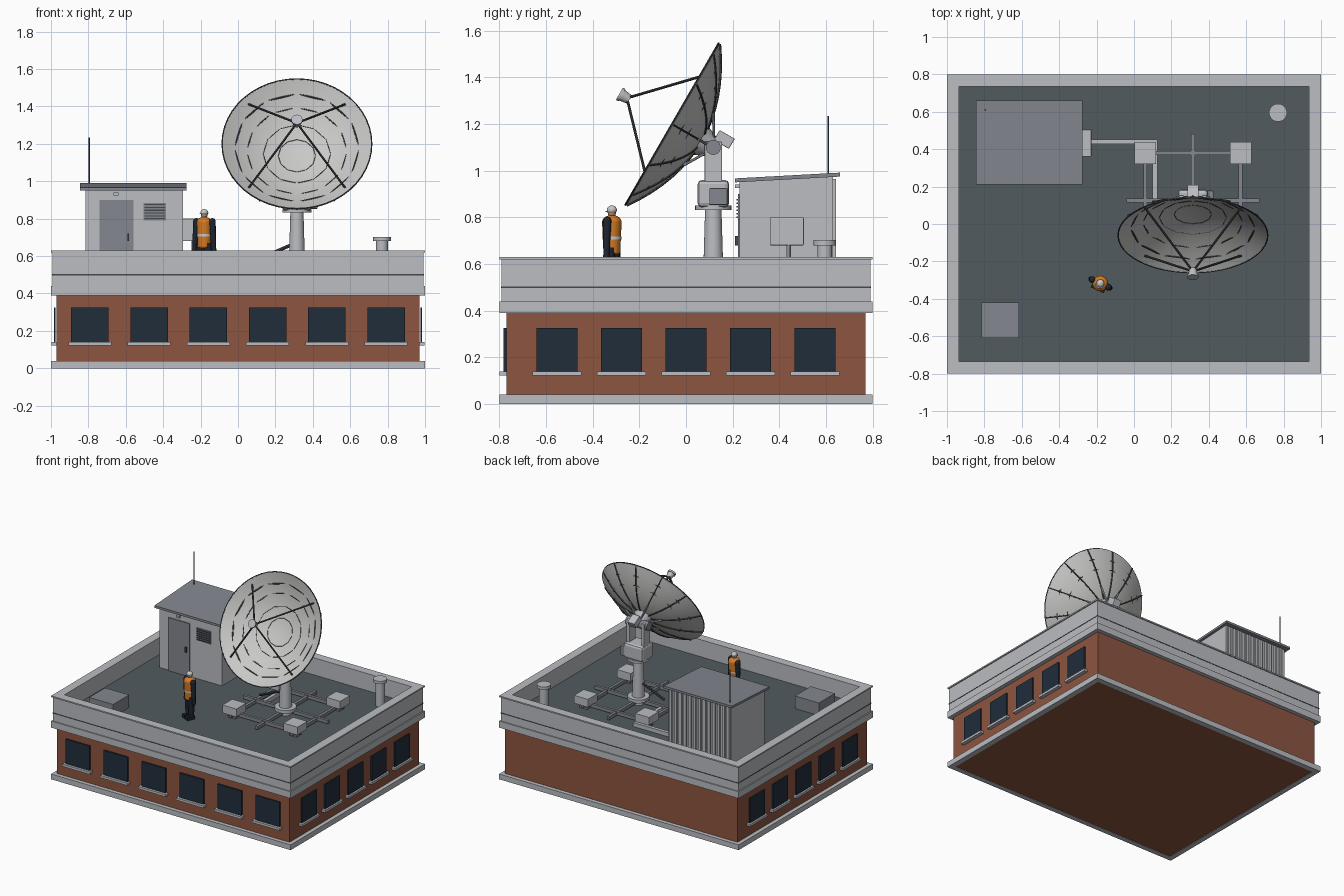
import bpy, bmesh
from math import pi, sin, cos, radians
from mathutils import Vector, Matrix

if "Cube" in bpy.data.objects:
    bpy.data.objects.remove(bpy.data.objects["Cube"], do_unlink=True)


def material(name, r, g, b):
    m = bpy.data.materials.new(name)
    m.use_nodes = True
    m.diffuse_color = (r, g, b, 1)
    m.node_tree.nodes["Principled BSDF"].inputs["Base Color"].default_value = (r, g, b, 1)
    return m


PALE = material("pale grey", .50, .51, .54)
BRICK = material("red brick", .27, .09, .052)
FELT = material("roof felt", .085, .105, .115)
GLASS = material("dark glass", .015, .026, .044)
MID = material("mid grey", .235, .245, .28)
DARK = material("dark metal", .06, .065, .07)
ORANGE = material("safety orange", .65, .2, .02)
NAVY = material("navy cloth", .013, .018, .03)
WHITE = material("dish white", .58, .58, .57)
SKIN = material("skin", .5, .28, .18)


class Part:
    """Collects primitives in one mesh object."""
    def __init__(self, name, mat, matrix=None):
        self.name, self.mat, self.bm = name, mat, bmesh.new()
        self.matrix = matrix or Matrix()

    def box(self, x0, x1, y0, y1, z0, z1):
        m = Matrix.Translation(((x0 + x1) / 2, (y0 + y1) / 2, (z0 + z1) / 2))
        m = m @ Matrix.Diagonal((x1 - x0, y1 - y0, z1 - z0, 1))
        return bmesh.ops.create_cube(self.bm, size=1, matrix=m)["verts"]

    def rod(self, a, b, r, r2=None, n=8):
        a, b = Vector(a), Vector(b)
        d = b - a
        m = Matrix.Translation((a + b) / 2) @ d.to_track_quat('Z', 'Y').to_matrix().to_4x4()
        bmesh.ops.create_cone(self.bm, cap_ends=True, segments=n, radius1=r,
                              radius2=r if r2 is None else r2, depth=d.length, matrix=m)

    def ball(self, c, sx, sy, sz):
        m = Matrix.Translation(c) @ Matrix.Diagonal((sx, sy, sz, 1))
        bmesh.ops.create_uvsphere(self.bm, u_segments=16, v_segments=10, radius=1, matrix=m)

    def ring(self, x, y, w, z0, z1):
        for s in (-1, 1):
            self.box(-x, x, min(s * y, s * (y - w)), max(s * y, s * (y - w)), z0, z1)
            self.box(min(s * x, s * (x - w)), max(s * x, s * (x - w)), w - y, y - w, z0, z1)

    def done(self, smooth=False, bevel=0):
        bmesh.ops.transform(self.bm, matrix=self.matrix, verts=self.bm.verts)
        me = bpy.data.meshes.new(self.name)
        self.bm.to_mesh(me)
        self.bm.free()
        me.materials.append(self.mat)
        ob = bpy.data.objects.new(self.name, me)
        bpy.context.collection.objects.link(ob)
        if bevel:
            mod = ob.modifiers.new("bevel", 'BEVEL')
            mod.width, mod.segments = bevel, 2
        if smooth:
            bpy.ops.object.select_all(action='DESELECT')
            ob.select_set(True)
            bpy.context.view_layer.objects.active = ob
            bpy.ops.object.shade_smooth_by_angle(angle=radians(35))
        return ob


def box(name, mat, *dims, bevel=0):
    p = Part(name, mat)
    p.box(*dims)
    return p.done(bevel=bevel)


def rod(name, mat, a, b, r, r2=None, n=24):
    p = Part(name, mat)
    p.rod(a, b, r, r2, n)
    return p.done(smooth=True)


# Building shell
FLOOR = .5
box("brick_walls", BRICK, -.97, .97, -.77, .77, .002, .4)
box("roof_deck", FELT, -.95, .95, -.75, .75, .42, FLOOR)
for name, mat, x, w, z0, z1 in (("plinth", PALE, 1, .04, 0, .04), ("cornice", PALE, 1, .06, .39, .44),
                                ("parapet", PALE, .992, .055, .44, .62), ("coping", PALE, 1, .065, .62, .63),
                                ("parapet_joint", DARK, .994, .01, .497, .503)):
    p = Part(name, mat)
    p.ring(x, x - .2, w, z0, z1)
    p.done()

# Windows and sills on the front and both sides
panes, sills = Part("window_panes", GLASS), Part("window_sills", PALE)
for i in range(6):
    x = (i - 2.5) * .317
    panes.box(x - .1, x + .1, -.782, -.76, .14, .325)
    sills.box(x - .115, x + .115, -.8, -.76, .122, .14)
for i in range(5):
    y = (i - 2) * .277
    for s in (-.98, .98):
        panes.box(s - .005, s + .005, y - .088, y + .088, .14, .325)
        sills.box(s - .018, s + .018, y - .105, y + .105, .122, .14)
panes.done()
sills.done()


# Equipment hut with a sloping roof
def sloped(name, mat, dims, slope, from_z):
    p = Part(name, mat)
    for v in p.box(*dims):
        if v.co.z > from_z:
            v.co.z += (v.co.y - .21) * slope
    p.done()


sloped("hut_walls", PALE, (-.815, -.295, .23, .63, FLOOR, .952), .055, .9)
sloped("hut_roof", MID, (-.845, -.275, .21, .66, .95, .967), .055, 0)
box("hut_door", MID, -.74, -.56, .222, .235, FLOOR, .9)
box("door_handle", DARK, -.592, -.582, .21, .225, .68, .72)
box("door_lamp", PALE, -.665, -.64, .21, .235, .925, .94)
box("vent_panel", MID, -.505, -.385, .224, .235, .79, .885)
p = Part("vent_slats", DARK)
for i in range(6):
    p.box(-.5, -.39, .217, .226, .797 + i * .015, .803 + i * .015)
p.done()
p = Part("back_wall_ribs", PALE)
for i in range(13):
    x = -.8 + i * .04
    p.box(x - .011, x + .011, .625, .643, FLOOR, .965)
p.done()
box("cooling_unit", PALE, -.3, -.228, .36, .505, .68, .8, bevel=.004)
rod("whip_antenna", DARK, (-.795, .61, .96), (-.795, .61, 1.235), .004, .003, 8)

# Roof furniture
box("roof_hatch", MID, -.815, -.615, -.61, -.42, FLOOR, .595)
rod("vent_pipe", PALE, (.77, .595, FLOOR), (.77, .595, .685), .032)
rod("vent_cap", PALE, (.77, .595, .68), (.77, .595, .702), .048)
p = Part("cable_tray", PALE)
p.box(-.23, .125, .427, .452, FLOOR, .53)
p.box(.1, .125, .13, .427, FLOOR, .53)
p.done()
rod("cable_riser", PALE, (-.24, .44, .51), (-.24, .44, .69), .01, n=10)

# Ballasted mast frame
CX, CY = .315, .125
beams, blocks = Part("frame_beams", MID), Part("ballast_blocks", PALE)
for o in (-.255, 0, .255):
    h = .355 if o == 0 else .3
    beams.box(CX - h, CX + h, CY + o - .01, CY + o + .01, .515, .54)
    beams.box(CX + o - .01, CX + o + .01, CY - h, CY + h, .51, .535)
for sx in (-1, 1):
    for sy in (-1, 1):
        x, y = CX + sx * .255, CY + sy * .255
        blocks.box(x - .058, x + .058, y - .058, y + .058, .535, .595)
        beams.box(x - .03, x + .03, y - .03, y + .03, FLOOR, .515)
beams.done()
blocks.done()
rod("mast", PALE, (CX, .117, FLOOR), (CX, .117, .84), .045, .035)
rod("mast_foot", PALE, (CX, .117, .53), (CX, .117, .555), .075)
rod("mast_brace", DARK, (.29, .117, .662), (.1, .117, .58), .009, n=8)
rod("mast_flange", PALE, (CX, .117, .832), (CX, .117, .85), .078)
box("drive_housing", PALE, .235, .395, .05, .185, .843, .96, bevel=.018)
box("drive_cover", MID, .39, .425, .1, .178, .853, .925, bevel=.004)
p = Part("yoke_arms", PALE)
for s in (-1, 1):
    p.box(CX + s * .062 - .013, CX + s * .062 + .013, .08, .155, .95, 1.125)
p.done(bevel=.005)
rod("tilt_axle", MID, (CX - .09, .117, 1.1), (CX + .09, .117, 1.1), .032)

# Dish, modelled along its own axis then tilted
R, DEPTH, FEED = .4, .14, .375
K = DEPTH / R ** 2
TILT = Matrix.Translation((CX, .061, 1.13)) @ Matrix.Rotation(radians(60), 4, 'X')


def on_dish(r, a, lift=0):
    return Vector((r * cos(a), r * sin(a), K * r * r + lift))


p = Part("dish_reflector", WHITE, TILT)
radii = [R * i / 10 for i in range(11)]
profile = [on_dish(r, 0, .003) for r in radii] + [on_dish(r, 0, -.005) for r in reversed(radii)]
vs = [p.bm.verts.new(c) for c in profile]
es = [p.bm.edges.new(pair) for pair in zip(vs, vs[1:])]
bmesh.ops.spin(p.bm, geom=vs + es, cent=(0, 0, 0), axis=(0, 0, 1), angle=2 * pi, steps=48)
bmesh.ops.remove_doubles(p.bm, verts=p.bm.verts, dist=.0001)
bmesh.ops.recalc_face_normals(p.bm, faces=p.bm.faces)
p.done(smooth=True)

ribs, hoops = Part("dish_ribs", DARK, TILT), Part("dish_hoops", DARK, TILT)
struts = Part("hub_struts", PALE, TILT)
step = 2 * pi / 12
for i in range(12):
    a = i * step
    for j in range(1, 8):
        ribs.rod(on_dish(j * .05, a, -.007), on_dish(j * .05 + .05, a, -.007), .005, n=6)
    for r in (.27, .335):
        hoops.rod(on_dish(r, a, -.003), on_dish(r, a + step, -.003), .0045, n=6)
    for r in (.1, .18):
        hoops.rod(on_dish(r, a, .002), on_dish(r, a + step, .002), .0022, n=4)
    if i % 2 == 0:
        struts.rod((.035 * cos(a), .035 * sin(a), -.05), on_dish(.15, a, -.01), .006)
ribs.done()
hoops.done()
struts.done()
p = Part("dish_rim", DARK, TILT)
for i in range(48):
    p.rod(on_dish(R, i * pi / 24), on_dish(R, (i + 1) * pi / 24), .004, n=6)
p.done()
p = Part("dish_hub", PALE, TILT)
p.rod((0, 0, -.065), (0, 0, 0), .042, .07, 24)
p.done(smooth=True)
p = Part("tilt_motor", PALE, TILT)
p.box(-.03, .03, .03, .08, -.125, -.05)
p.done(bevel=.004)

# Feed horn on four legs
p = Part("feed_legs", DARK, TILT)
for i in range(4):
    p.rod(on_dish(.365, pi / 4 + i * pi / 2), (0, 0, FEED - .012), .006)
p.done()
p = Part("feed_horn", PALE, TILT)
p.rod((0, 0, FEED - .025), (0, 0, FEED + .012), .02, .026, 16)
p.rod((0, 0, FEED + .012), (0, 0, FEED + .025), .03, n=16)
p.done(smooth=True)

# Worker on the roof
BODY = Matrix.Translation((-.18, -.318, FLOOR)) @ Matrix.Rotation(radians(-25), 4, 'Z')
legs, arms, hands = (Part(n, m, BODY) for n, m in (("legs", NAVY), ("arms", NAVY), ("hands", NAVY)))
for s in (-1, 1):
    legs.rod((s * .022, 0, .015), (s * .022, 0, .17), .018, .025, 12)
    legs.box(s * .022 - .016, s * .022 + .016, -.04, .02, 0, .025)
    arms.rod((s * .056, 0, .14), (s * .047, 0, .285), .013, .018, 12)
    arms.ball((s * .047, 0, .285), .018, .018, .018)
    hands.ball((s * .056, 0, .133), .014, .014, .02)
for p in (legs, arms, hands):
    p.done(smooth=True)
p = Part("safety_vest", ORANGE, BODY)
p.rod((0, 0, .15), (0, 0, .28), .036, .042, 16)
p.ball((0, 0, .28), .042, .042, .03)
p.ball((0, 0, .15), .036, .036, .012)
p.done(smooth=True)
p = Part("vest_band", WHITE, BODY)
p.rod((0, 0, .205), (0, 0, .217), .0405, n=16)
p.done(smooth=True)
p = Part("head", SKIN, BODY)
p.ball((0, 0, .32), .017, .018, .02)
p.done(smooth=True)
p = Part("helmet", WHITE, BODY)
p.ball((0, 0, .332), .021, .022, .019)
p.rod((0, -.004, .324), (0, -.004, .328), .024, n=16)
p.done(smooth=True)
